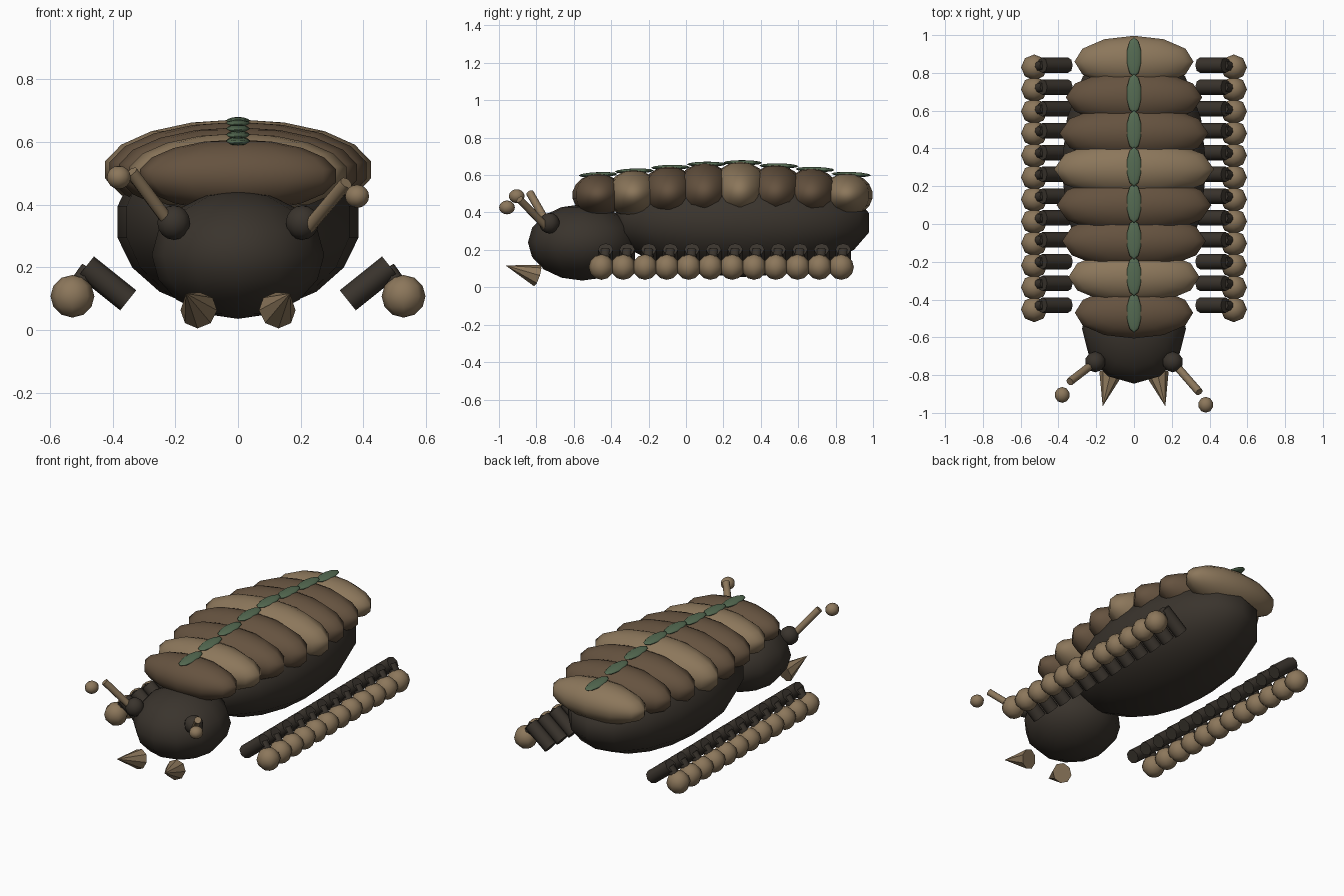
import bpy
import math
from mathutils import Vector

cube = bpy.data.objects.get("Cube")
if cube:
    bpy.data.objects.remove(cube, do_unlink=True)


def material(name, rgb):
    m = bpy.data.materials.new(name)
    m.use_nodes = True
    m.diffuse_color = (*rgb, 1)
    m.node_tree.nodes["Principled BSDF"].inputs["Base Color"].default_value = (*rgb, 1)
    return m


DARK = material("dark hide", (0.042, 0.034, 0.026))
BROWN = material("brown shell", (0.130, 0.085, 0.050))
TAN = material("tan shell", (0.262, 0.184, 0.105))
MOSS = material("moss green", (0.091, 0.147, 0.085))


def finish(name, mat, angle):
    ob = bpy.context.object
    ob.name = name
    ob.data.materials.append(mat)
    if angle:
        bpy.ops.object.shade_smooth_by_angle(angle=math.radians(angle))
    return ob


def ball(name, mat, loc, radii, segments=12, rings=8, tilt=0):
    bpy.ops.mesh.primitive_uv_sphere_add(segments=segments, ring_count=rings, radius=1,
                                         location=loc, rotation=(tilt, 0, 0))
    bpy.context.object.scale = radii
    return finish(name, mat, 80)


def rod(name, mat, start, end, r1, r2, sides=8, angle=50):
    a, b = Vector(start), Vector(end)
    turn = (b - a).to_track_quat('Z', 'Y').to_euler()
    bpy.ops.mesh.primitive_cone_add(vertices=sides, radius1=r1, radius2=r2, depth=(b - a).length,
                                    location=(a + b) / 2, rotation=turn)
    return finish(name, mat, angle)


# Body and head
ball("body", DARK, (0, 0.3, 0.345), (0.39, 0.69, 0.29), 16, 9)
ball("head", DARK, (0, -0.555, 0.24), (0.275, 0.29, 0.204), 12, 8)

# Overlapping back plates, each with a moss patch on its ridge
widths = [0.318, 0.352, 0.386, 0.416, 0.43, 0.4, 0.367, 0.32]
for i, w in enumerate(widths):
    y = -0.47 + 0.19 * i
    swell = (w - 0.318) / 0.112
    z = 0.493 + 0.018 * swell
    h = 0.115 + 0.046 * swell
    ball(f"back_plate_{i + 1}", TAN if i % 3 == 1 else BROWN, (0, y, z),
         (w, 0.138 + 0.025 * swell, h), 12, 9)
    ball(f"moss_patch_{i + 1}", MOSS, (0, y + 0.01 * i / 3, z + h - 0.006),
         (0.04, 0.105, 0.014), 10, 6, 0.04 * (3.5 - i) / 3.5)

# Twelve short legs per side with round feet
for side, label in ((1, "left"), (-1, "right")):
    for i in range(12):
        y = -0.43 + 0.1155 * i
        rod(f"{label}_upper_leg_{i + 1}", DARK, (side * 0.35, y, 0.095),
            (side * 0.485, y, 0.203), 0.041, 0.041)
        rod(f"{label}_lower_leg_{i + 1}", DARK, (side * 0.475, y, 0.195),
            (side * 0.535, y - 0.01, 0.11), 0.028, 0.028)
        ball(f"{label}_foot_{i + 1}", TAN, (side * 0.528, y - 0.022 + 0.001 * i, 0.108),
             (0.07, 0.068, 0.068), 8, 6)

    # Eyes and mandibles
    ball(f"{label}_eye", DARK, (side * 0.205, -0.73, 0.343), (0.055, 0.055, 0.055), 10, 8)
    rod(f"{label}_mandible", TAN, (side * 0.125, -0.795, 0.063),
        (side * 0.166, -0.965, 0.117), 0.06, 0, 8, 0)

# Feelers, each pointing its own way, with a loose bead beyond the tip
feelers = (("left", (0.21, -0.735, 0.31), (0.345, -0.89, 0.47), (0.38, -0.957, 0.427)),
           ("right", (-0.21, -0.735, 0.33), (-0.34, -0.835, 0.505), (-0.38, -0.905, 0.487)))
for label, root, tip, bead in feelers:
    rod(f"{label}_feeler", TAN, root, tip, 0.021, 0.021)
    ball(f"{label}_feeler_bead", TAN, bead, (0.04, 0.042, 0.037), 10, 8)
